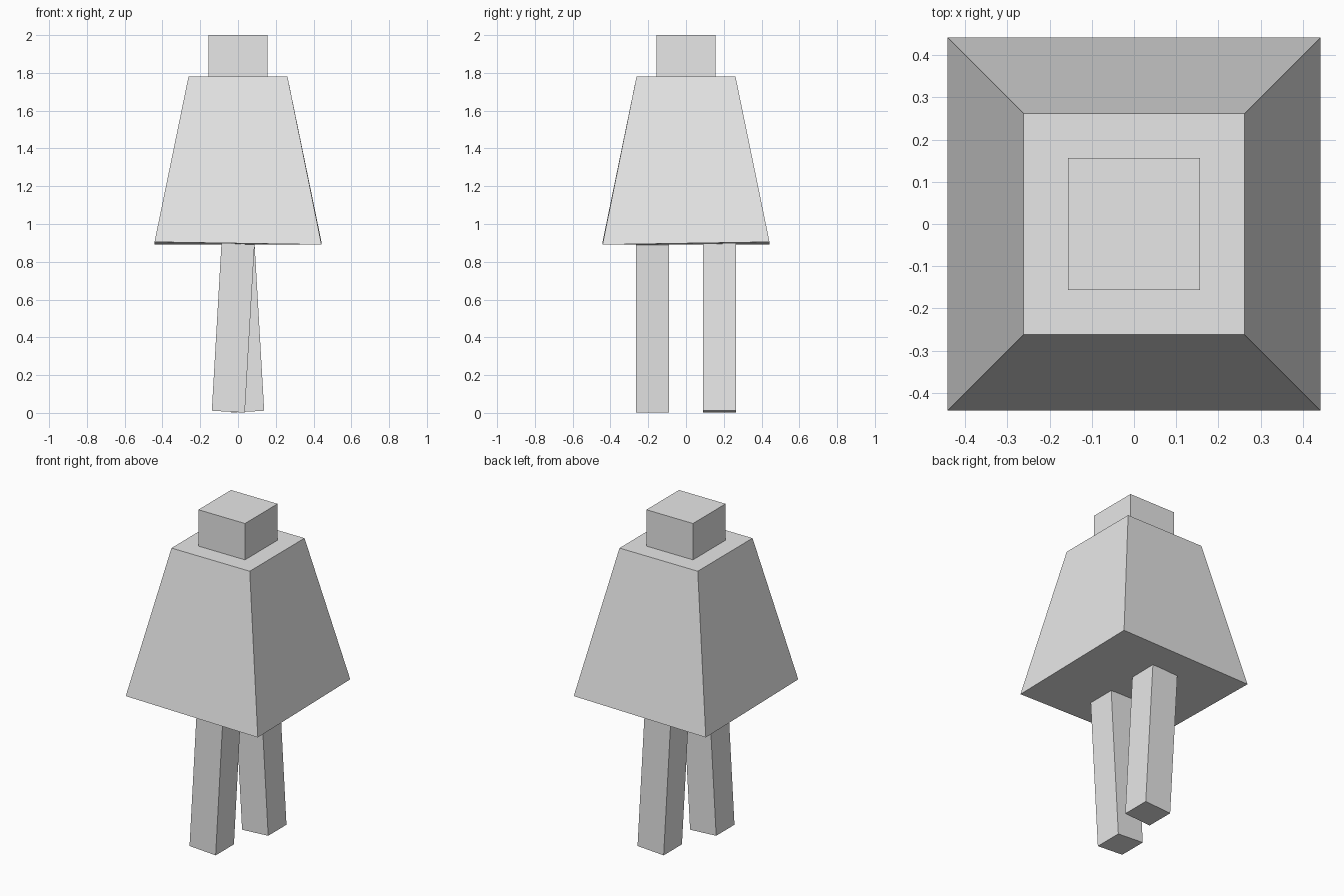
import bpy
import bmesh
import math
from mathutils import Matrix, Vector

default_cube = bpy.data.objects.get("Cube")
if default_cube:
    bpy.data.objects.remove(default_cube, do_unlink=True)

GREY = (0.8, 0.8, 0.8, 1.0)
material = bpy.data.materials.new("plain_grey")
material.use_nodes = True
material.diffuse_color = GREY
material.node_tree.nodes["Principled BSDF"].inputs["Base Color"].default_value = GREY


def box(name, low, high, top_scale=1.0, twist=0.0):
    """Box between two corners, with a tapered top and a twisted lower rim."""
    low, high = Vector(low), Vector(high)
    centre, size = (low + high) / 2, high - low
    bm = bmesh.new()
    bmesh.ops.create_cube(bm, size=1)
    for v in bm.verts:
        side = math.copysign(1, v.co.x * v.co.y)
        upper = v.co.z > 0
        v.co = Vector(a * b for a, b in zip(v.co, size)) + centre
        if upper:
            v.co.x *= top_scale
            v.co.y *= top_scale
        else:
            v.co.z += twist * side
    mesh = bpy.data.meshes.new(name)
    bm.to_mesh(mesh)
    bm.free()
    mesh.materials.append(material)
    obj = bpy.data.objects.new(name, mesh)
    bpy.context.collection.objects.link(obj)
    return obj


# Head block and flared body with a slightly uneven hem
box("head", (-0.156, -0.156, 1.78), (0.156, 0.156, 2.0))
box("body", (-0.442, -0.442, 0.898), (0.442, 0.442, 1.78), 0.262 / 0.442, 0.007)

# Legs swing in opposite directions about the hip
HIP, LENGTH, HALF = 0.895, 0.89, 0.0875
for name, sign in (("right_leg", -1), ("left_leg", 1)):
    y = sign * 0.178
    leg = box(name, (-HALF, y - HALF, -LENGTH), (HALF, y + HALF, 0))
    leg.data.transform(Matrix.Translation((0, 0, HIP)) @
                       Matrix.Rotation(math.radians(-3.3 * sign), 4, "Y"))
